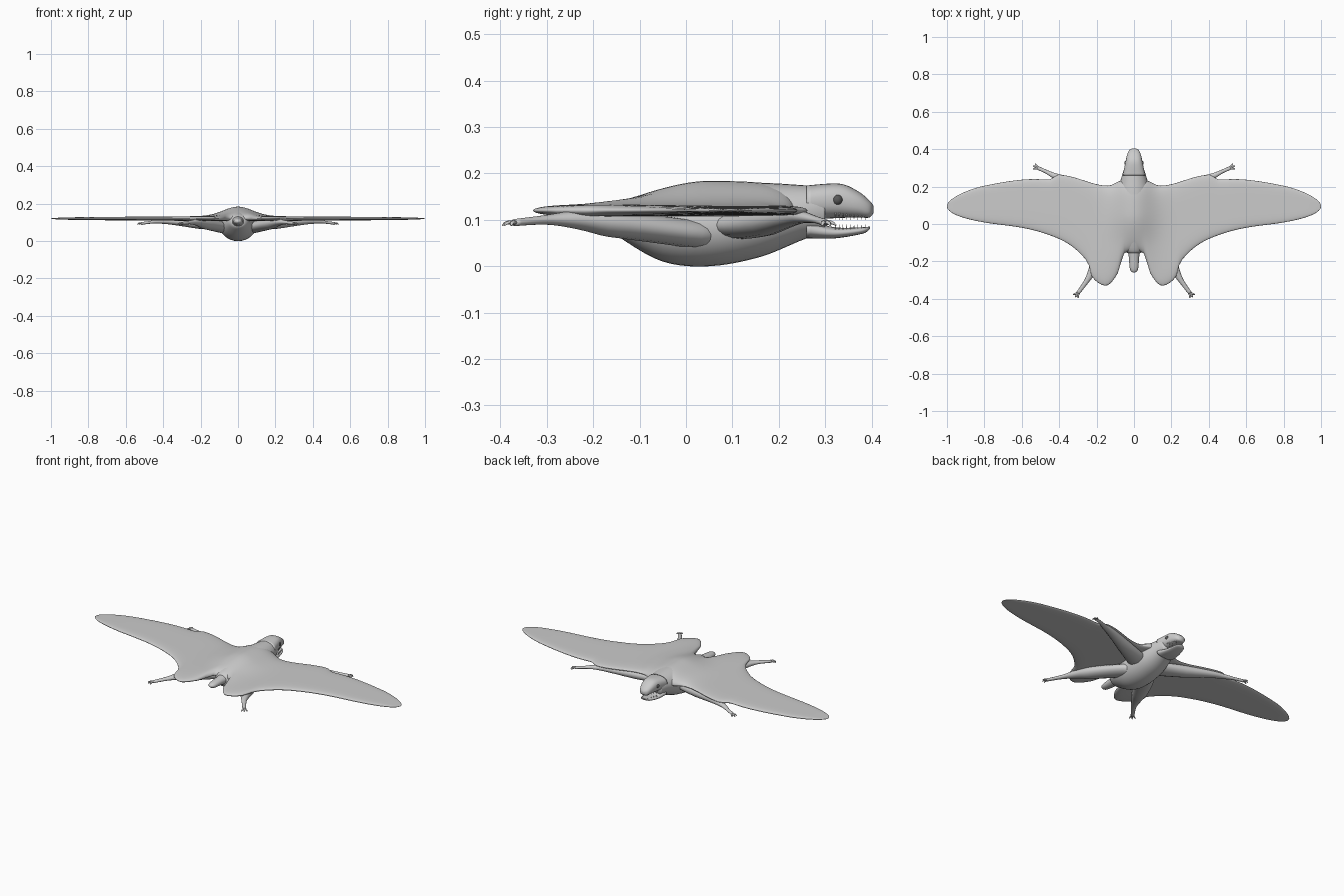
import bpy, bmesh, math
from mathutils import Vector, Matrix

if "Cube" in bpy.data.objects:
    bpy.data.objects.remove(bpy.data.objects["Cube"], do_unlink=True)


def material(name, shade):
    colour = (shade, shade, shade, 1)
    mat = bpy.data.materials.new(name)
    mat.use_nodes = True
    mat.diffuse_color = colour
    mat.node_tree.nodes["Principled BSDF"].inputs["Base Color"].default_value = colour
    return mat


skin = material("grey skin", .6)
dark = material("dark eye", .1)
pale = material("pale tooth", .85)


def smooth_path(rows, steps=5):
    """Run a smooth path through rows of numbers."""
    path = []
    last = len(rows) - 1
    for i in range(last):
        before, start, end, after = (rows[max(0, min(last, i + k))] for k in (-1, 0, 1, 2))
        for step in range(steps):
            t = step / steps
            path.append([q + t / 2 * (r - p + t * (2 * p - 5 * q + 4 * r - s + t * (3 * (q - r) + s - p)))
                         for p, q, r, s in zip(before, start, end, after)])
    return path + [list(rows[-1])]


def curve(knots, x):
    """Height at x of a curve that never overshoots its knots."""
    slopes = [(b[1] - a[1]) / (b[0] - a[0]) for a, b in zip(knots, knots[1:])]
    bends = [2 * p * q / (p + q) if p * q > 0 else 0 for p, q in zip(slopes, slopes[1:])]
    bends = [0] + bends + [slopes[-1]]
    x = max(knots[0][0], min(knots[-1][0], x))
    i = max(k for k in range(len(slopes)) if knots[k][0] <= x)
    (left, low), (right, high) = knots[i], knots[i + 1]
    span = right - left
    t = (x - left) / span
    ease = t * t * (3 - 2 * t)
    return (low + (high - low) * ease
            + span * t * (1 - t) * (bends[i] * (1 - t) - bends[i + 1] * t))


def finish(name, bm, mat, mirror=True):
    bmesh.ops.remove_doubles(bm, verts=bm.verts, dist=.0002)
    bmesh.ops.recalc_face_normals(bm, faces=bm.faces)
    mesh = bpy.data.meshes.new(name)
    bm.to_mesh(mesh)
    bm.free()
    mesh.materials.append(mat)
    mesh.shade_smooth()
    part = bpy.data.objects.new(name, mesh)
    bpy.context.collection.objects.link(part)
    if mirror:
        part.modifiers.new("Mirror", 'MIRROR').use_clip = True


def bridge(bm, rings, caps=True):
    rings = [[bm.verts.new(point) for point in ring] for ring in rings]
    for near, far in zip(rings, rings[1:]):
        for i in range(len(near)):
            bm.faces.new((near[i - 1], near[i], far[i], far[i - 1]))
    if caps:
        bm.faces.new(rings[0])
        bm.faces.new(rings[-1])


def circle(sides):
    return [(math.cos(k * math.tau / sides), math.sin(k * math.tau / sides)) for k in range(sides)]


def limb(bm, rows, sides=16):
    """Sweep flattened rings; a row is x, y, z, half width."""
    rows = smooth_path(rows)
    rings = []
    for i, row in enumerate(rows):
        ahead = Vector(rows[min(i + 1, len(rows) - 1)][:3])
        along = ahead - Vector(rows[max(i - 1, 0)][:3])
        side = along.orthogonal() if along.xy.length < .001 else Vector((along.y, -along.x, 0))
        side.normalize()
        up = side.cross(along).normalized()
        width = row[3]
        height = min(.03, .75 * width)
        rings.append([Vector(row[:3]) + side * width * c + up * height * s for c, s in circle(sides)])
    bridge(bm, rings)


def paw(bm, rows, length):
    """Fan three digits out from the end of a limb."""
    wrist = Vector(rows[-1][:3])
    heading = wrist - Vector(rows[-2][:3])
    heading.z = 0
    heading.normalize()
    for turn in (-.7, 0, .7):
        reach = Matrix.Rotation(turn, 3, 'Z') @ heading * length
        base, knuckle, claw = wrist - heading * .006, wrist + reach * .6, wrist + reach
        limb(bm, [(*base, .006), (*knuckle, .005), (claw.x, claw.y, claw.z - .006, .002)], sides=8)


def body_loft(name, rows, roundness=1):
    """Loft along y; a row is y, bottom, top, half width."""
    rings = []
    for y, bottom, top, width in smooth_path(rows):
        middle, height = (bottom + top) / 2, (top - bottom) / 2
        rings.append([(width * math.copysign(abs(c) ** roundness, c), y,
                       middle + height * math.copysign(abs(s) ** roundness, s)) for c, s in circle(32)])
    bm = bmesh.new()
    bridge(bm, rings)
    finish(name, bm, skin, mirror=False)


# Trunk, neck and tail
body_loft("trunk", [(-.16, .08, .12, .02), (-.14, .06, .14, .05), (-.05, .01, .165, .09), (.05, 0, .18, .1),
                    (.16, .02, .18, .09), (.26, .06, .174, .064), (.3, .065, .17, .05)])
body_loft("tail", [(-.08, .06, .14, .05), (-.16, .08, .13, .03), (-.24, .09, .12, .022), (-.26, .1, .11, .006)])

# Head and jaws
body_loft("upper_head", [(.26, .1, .174, .06), (.33, .104, .178, .046), (.37, .105, .162, .037),
                         (.395, .105, .142, .025), (.404, .115, .13, .008)], roundness=.8)
body_loft("lower_jaw", [(.26, .06, .1, .056), (.32, .06, .084, .045), (.38, .07, .084, .03),
                        (.396, .08, .086, .01)], roundness=.8)

# Wing membrane, with a mound that blends into the back
FRONT = [(0, .24), (.06, .235), (.14, .205), (.4, .262), (.46, .237), (.53, .24), (.8, .208), (1, .16)]
REAR = [(0, -.14), (.05, -.155), (.09, -.27), (.15, -.33), (.22, -.29), (.25, -.2), (.4, -.08),
        (.6, -.02), (.8, .005), (1, .03)]
MOUND = [(-.3, 0), (-.12, .02), (.05, .05), (.3, .04)]


def wing_ring(x, count=28):
    taper = math.sqrt(1 - x ** 12)
    front, rear = curve(FRONT, x), curve(REAR, x)
    middle, half = (front + rear) / 2, (front - rear) / 2 * taper
    thick = (.014 - .007 * x) * taper
    upper, lower = [], []
    for k in range(count + 1):
        u = -math.cos(math.pi * k / count)
        y = middle + u * half
        edge = math.sqrt(max(0, 1 - u ** 6))
        mound = curve(MOUND, y) * math.exp(-(x / .11) ** 2)
        upper.append((x, y, .12 + (thick + mound) * edge))
        lower.append((x, y, .12 - thick * edge))
    return upper + lower[-2:0:-1]


bm = bmesh.new()
stations = 90
bridge(bm, [wing_ring(math.sin(math.pi / 2 * i / stations)) for i in range(stations)] + [wing_ring(1)], caps=False)
finish("wing_membrane", bm, skin)

# Arms with fingers, legs with toes
ARM = [(.04, .1, .09, .06), (.13, .14, .09, .05), (.34, .225, .105, .026), (.42, .255, .105, .016),
       (.47, .28, .1, .01), (.515, .3, .094, .01)]
LEG = [(.04, .05, .066, .03), (.07, .01, .07, .05), (.16, -.14, .09, .044), (.21, -.23, .1, .028),
       (.25, -.3, .1, .014), (.3, -.37, .094, .01)]
for name, rows in (("arms", ARM), ("legs", LEG)):
    bm = bmesh.new()
    limb(bm, rows)
    paw(bm, rows, length=.026)
    finish(name, bm, skin)

# Eyes
bm = bmesh.new()
bmesh.ops.create_uvsphere(bm, u_segments=20, v_segments=12, radius=.012)
bmesh.ops.translate(bm, verts=bm.verts, vec=(.04, .326, .143))
finish("eyes", bm, dark)

# Teeth along both jaws
bm = bmesh.new()
for i in range(9):
    back = i * .008
    x, y = .038 - .3 * back, .322 + back
    for root, tip in ((.116, .1), (.074, .09)):
        limb(bm, [(x, y, root, .002), (x, y, tip, .0004)], sides=6)
finish("teeth", bm, pale)
